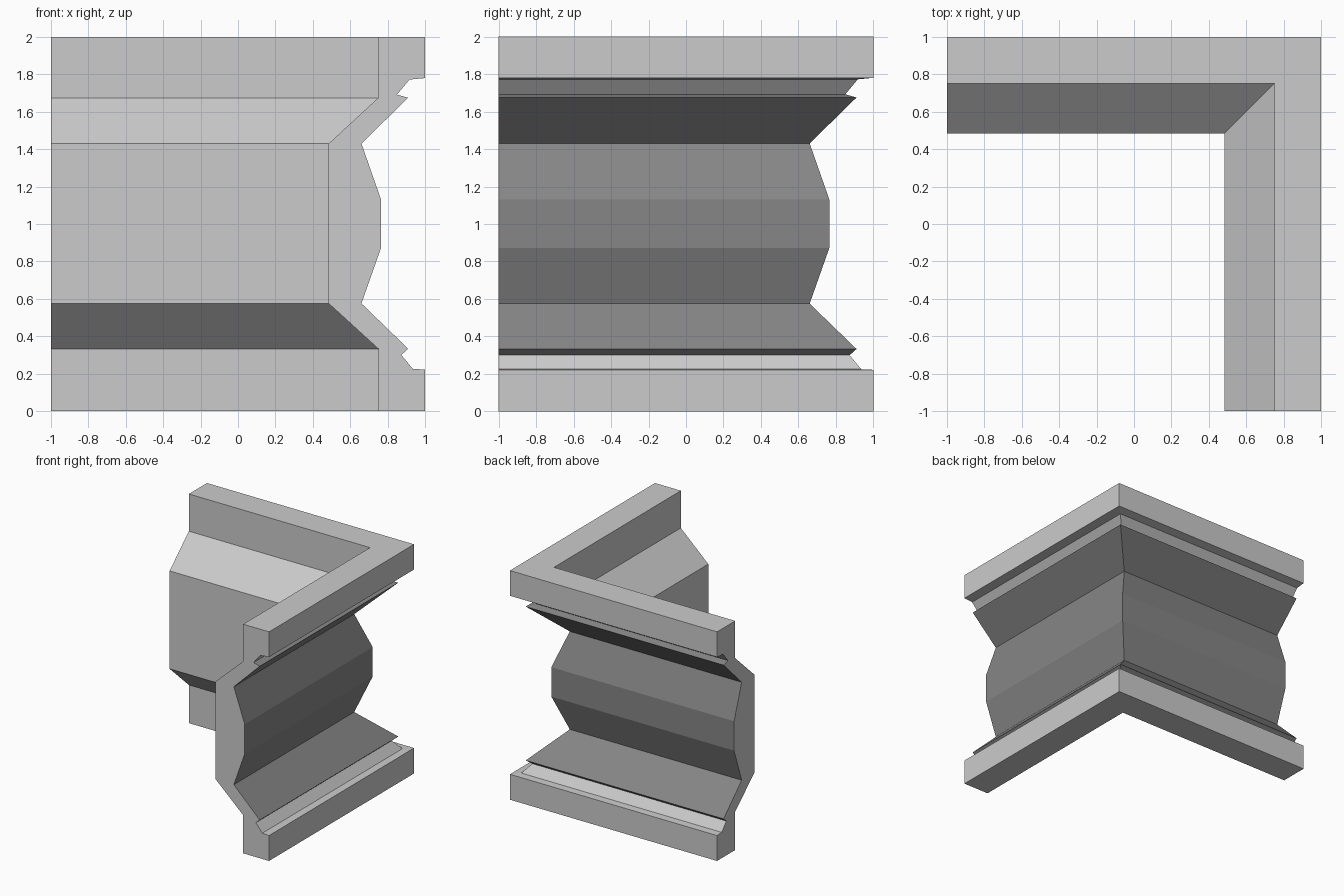
import bpy, bmesh

if "Cube" in bpy.data.objects:
    bpy.data.objects.remove(bpy.data.objects["Cube"])

# Moulding cross-section (distance from centre, height): outer face going up
outer = [(1, 0), (1, 0.222), (0.935, 0.225), (0.873, 0.30), (0.91, 0.333),
         (0.66, 0.575), (0.765, 0.873), (0.765, 1.13), (0.66, 1.43),
         (0.91, 1.675), (0.85, 1.692), (0.917, 1.772), (1, 1.78), (1, 2)]
# Inner face going down
inner = [(0.75, 2), (0.75, 1.675), (0.485, 1.43),
         (0.485, 0.575), (0.75, 0.333), (0.75, 0)]
profile = outer + inner

# Material slot of each profile edge: 0 body, 1 dark recess, 2 light fillets
FILLETS = (2, 10)
RECESS = range(3, 10)


def material(name, grey):
    mat = bpy.data.materials.new(name)
    mat.diffuse_color = (grey, grey, grey, 1)
    mat.use_nodes = True
    mat.node_tree.nodes["Principled BSDF"].inputs["Base Color"].default_value = mat.diffuse_color
    return mat


def mitred_corner(name, profile):
    """Sweep a profile along two arms that meet in a 45 degree mitre."""
    bm = bmesh.new()
    stations = (lambda d: (d, -1), lambda d: (d, d), lambda d: (-1, d))
    rings = [[bm.verts.new((*place(d), z)) for d, z in profile]
             for place in stations]
    n = len(profile)
    for a, b in zip(rings, rings[1:]):
        for i in range(n):
            j = (i + 1) % n
            face = bm.faces.new((a[i], a[j], b[j], b[i]))
            face.material_index = 2 if i in FILLETS else 1 if i in RECESS else 0
    # Cut ends of both arms
    bm.faces.new(rings[0])
    bm.faces.new(rings[-1][::-1])
    bmesh.ops.recalc_face_normals(bm, faces=bm.faces)
    mesh = bpy.data.meshes.new(name)
    bm.to_mesh(mesh)
    bm.free()
    obj = bpy.data.objects.new(name, mesh)
    bpy.context.collection.objects.link(obj)
    return obj


# Corner piece of the moulded wall
corner = mitred_corner("moulding_corner", profile)
for mat in (material("body_grey", 0.55), material("recess_dark", 0.24),
            material("fillet_light", 0.8)):
    corner.data.materials.append(mat)
